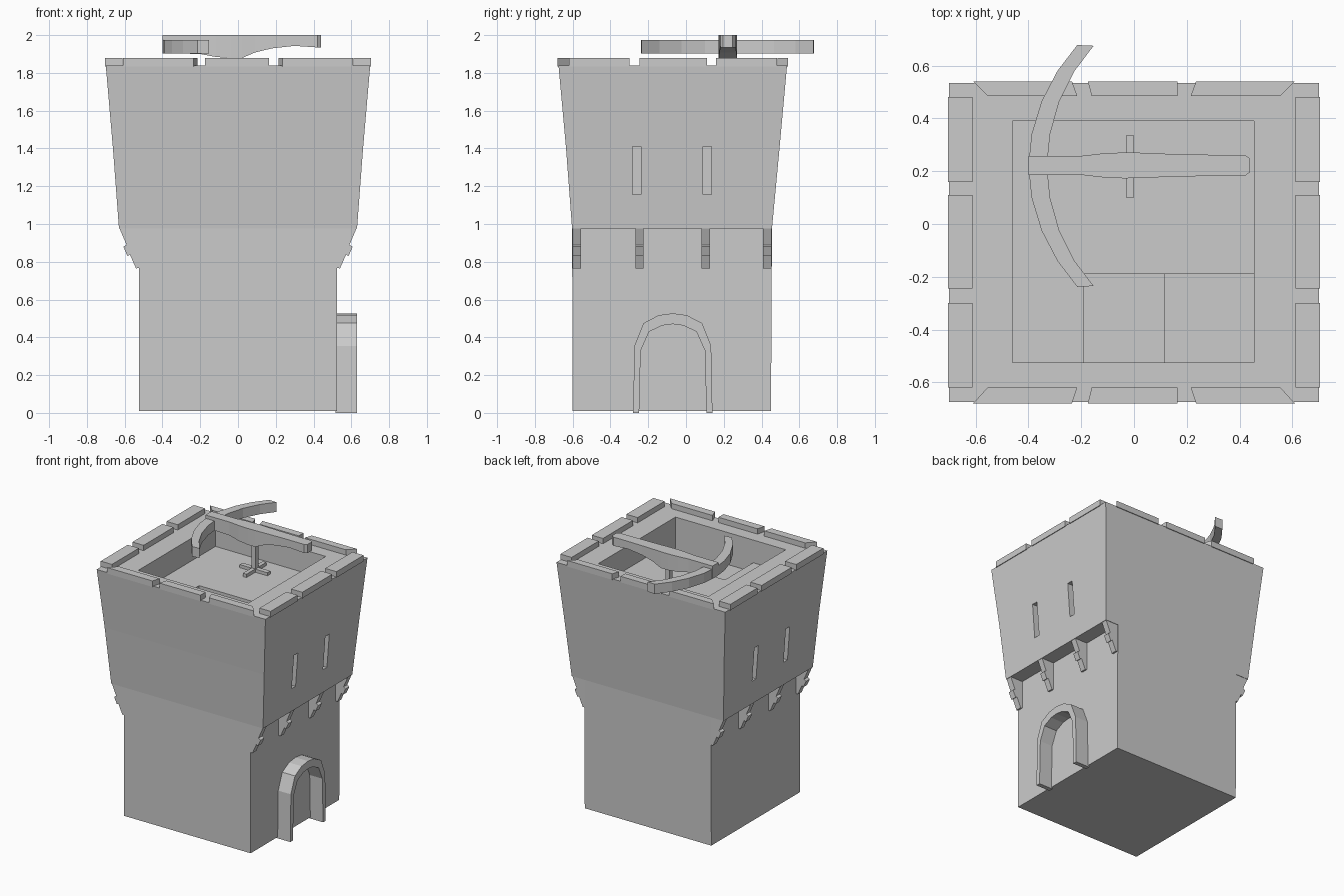
import bpy, bmesh

if "Cube" in bpy.data.objects:
    bpy.data.objects.remove(bpy.data.objects["Cube"])


def make(name, verts, faces):
    me = bpy.data.meshes.new(name)
    me.from_pydata(verts, [], faces)
    bm = bmesh.new()
    bm.from_mesh(me)
    bmesh.ops.recalc_face_normals(bm, faces=bm.faces)
    bm.to_mesh(me)
    bm.free()
    ob = bpy.data.objects.new(name, me)
    bpy.context.collection.objects.link(ob)
    return ob


def loft(name, rings):
    """Closed solid through rings of equal length."""
    n = len(rings[0])
    verts = [v for r in rings for v in r]
    faces = [tuple(range(n)), tuple(range(len(verts) - n, len(verts)))]
    for k in range(len(rings) - 1):
        for i in range(n):
            j = (i + 1) % n
            faces.append((k * n + i, k * n + j, k * n + n + j, k * n + n + i))
    return make(name, verts, faces)


def rect(x0, x1, y0, y1, z):
    return [(x0, y0, z), (x1, y0, z), (x1, y1, z), (x0, y1, z)]


def box(name, x0, x1, y0, y1, z0, z1):
    return loft(name, [rect(x0, x1, y0, y1, z0), rect(x0, x1, y0, y1, z1)])


def cut(target, cutter):
    m = target.modifiers.new("cut", 'BOOLEAN')
    m.operation = 'DIFFERENCE'
    m.solver = 'EXACT'
    m.object = cutter
    cutter.hide_render = True
    cutter.hide_set(True)


def band(name, outer, inner, place, a, b):
    """Extruded strip between two matching polylines."""
    rings = []
    for o, i in zip(outer, inner):
        rings.append([place(o, a), place(o, b), place(i, b), place(i, a)])
    return loft(name, rings)


# Tower body: straight shaft, overhang on the x sides, flared upper storey
sections = [(.525, -.60, .45, .01), (.525, -.603, .455, .975),
            (.63, -.603, .455, .975), (.662, -.635, .495, 1.4),
            (.70, -.675, .535, 1.84)]
tower = loft("tower_body", [rect(-x, x, y0, y1, z) for x, y0, y1, z in sections])

# Roof pit with descending steps
cut(tower, box("cutter_pit", -.46, .455, -.525, .39, 1.67, 2.2))
cut(tower, box("cutter_step", -.19, .455, -.525, -.19, 1.60, 2.1))
cut(tower, box("cutter_low_step", .115, .455, -.525, -.19, 1.52, 2.0))

# Arrow slits
for s in (-1, 1):
    for y in (-.26, .112):
        xs = sorted((s * .60, s * .80))
        cut(tower, box("cutter_slit", *xs, y - .023, y + .023, 1.155, 1.41))

# Corbels beneath the overhang
corbel = [(.51, .77), (.54, .765), (.572, .838), (.585, .83), (.607, .88),
          (.59, .89), (.628, .978), (.51, .978)]
for s in (-1, 1):
    for y0, y1 in ((-.60, -.555), (-.268, -.225), (.083, .127), (.408, .452)):
        loft("corbel", [[(s * x, y, z) for x, z in corbel] for y in (y0, y1)])

# Merlons on the x sides
for s in (-1, 1):
    for y0, y1 in ((-.62, -.30), (-.245, .11), (.16, .482)):
        xa, xb = sorted((s * .612, s * .705))
        box("side_merlon", xa, xb, y0, y1, 1.835, 1.88)

# Tapered merlons on the y sides
for yo, yi in ((-.68, -.62), (.54, .485)):
    for a, b, c, d in ((-.61, -.235, -.555, -.215), (-.175, .165, -.16, .165),
                       (.235, .61, .215, .555)):
        loft("end_merlon", [[(a, yo, z), (b, yo, z), (d, yi, z), (c, yi, z)]
                            for z in (1.835, 1.88)])

# Door arch
def both(half, c):
    return [(c - d, z) for d, z in half] + [(c + d, z) for d, z in half[-2::-1]]

outer = both([(.21, 0), (.203, .355), (.155, .475), (.075, .517), (0, .527)], -.07)
inner = both([(.178, 0), (.17, .33), (.125, .43), (.055, .463), (0, .47)], -.07)
band("door_arch", outer, inner, lambda p, x: (x, p[0], p[1]), .515, .63)

# Ballista bow
o_half = [(-.215, .458), (-.29, .36), (-.35, .245), (-.388, .12), (-.40, 0)]
i_half = [(-.153, .455), (-.225, .36), (-.283, .245), (-.318, .12), (-.33, 0)]
def mirror(half):
    return [(x, .22 + d) for x, d in half] + [(x, .22 - d) for x, d in half[-2::-1]]
band("ballista_bow", mirror(o_half), mirror(i_half),
     lambda p, z: (p[0], p[1], z), 1.902, 1.975)

# Ballista beam: x, half width, underside height
beam = [(-.40, .036, 1.905), (-.20, .036, 1.90), (-.12, .045, 1.885),
        (-.04, .049, 1.878), (.02, .048, 1.878), (.09, .045, 1.908),
        (.18, .042, 1.93), (.30, .040, 1.943), (.42, .040, 1.935),
        (.44, .025, 1.935)]
loft("ballista_beam", [[(x, .222 - w, z), (x, .222 + w, z), (x, .222 + w, 2.0),
                        (x, .222 - w, 2.0)] for x, w, z in beam])

# Ballista post and crossed feet
box("ballista_post", -.03, .0, .205, .24, 1.67, 1.9)
box("ballista_foot", -.03, .0, .10, .335, 1.665, 1.695)
box("ballista_cross_foot", -.13, .10, .205, .24, 1.665, 1.693)
